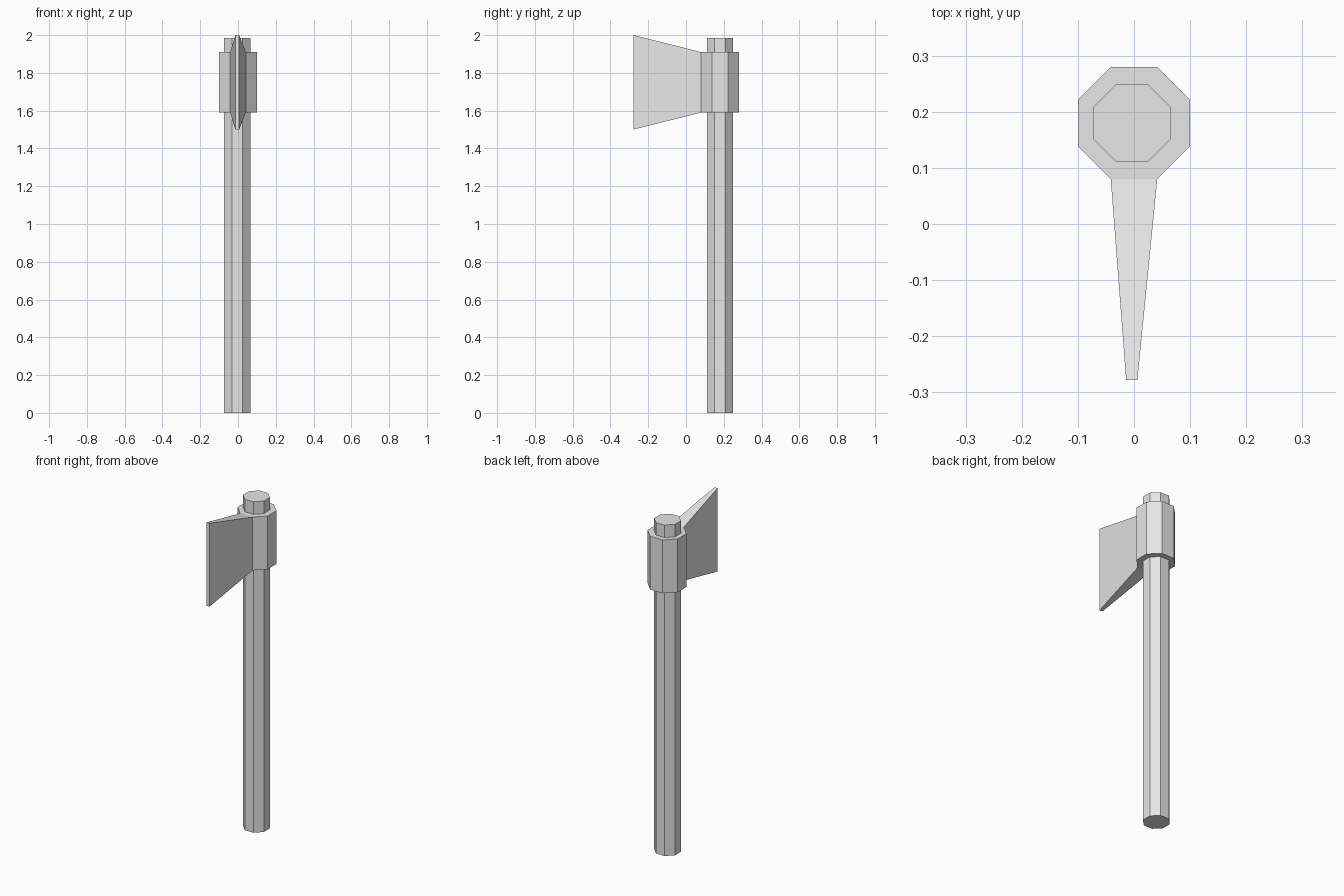
import bpy, bmesh, math
from mathutils import Matrix, Vector

cube = bpy.data.objects.get("Cube")
if cube:
    bpy.data.objects.remove(cube)

grey = bpy.data.materials.new("light grey")
grey.use_nodes = True
colour = (0.8, 0.8, 0.8, 1)
grey.diffuse_color = colour
grey.node_tree.nodes["Principled BSDF"].inputs["Base Color"].default_value = colour


def octagon_prism(bm, centre_x, centre_y, apothem, bottom, top):
    """Upright eight-sided prism with one flat side facing the front."""
    place = Matrix.Translation((centre_x, centre_y, (bottom + top) / 2))
    turn = Matrix.Rotation(math.pi / 8, 4, "Z")
    radius = apothem / math.cos(math.pi / 8)
    bmesh.ops.create_cone(bm, cap_ends=True, segments=8, radius1=radius,
                          radius2=radius, depth=top - bottom, matrix=place @ turn)


def finish(bm, name):
    bmesh.ops.recalc_face_normals(bm, faces=bm.faces[:])
    mesh = bpy.data.meshes.new(name)
    bm.to_mesh(mesh)
    bm.free()
    mesh.materials.append(grey)
    bpy.context.collection.objects.link(bpy.data.objects.new(name, mesh))


# Handle
bm = bmesh.new()
octagon_prism(bm, -0.004, 0.18, 0.069, 0, 1.985)
finish(bm, "handle")

# Axe head: collar whose front side is drawn out into a flared blade
bm = bmesh.new()
octagon_prism(bm, 0, 0.18, 0.1, 1.59, 1.91)
bm.normal_update()
front = min(bm.faces, key=lambda f: f.normal.y)
blade = bmesh.ops.extrude_discrete_faces(bm, faces=[front])["faces"][0]
for v in blade.verts:
    v.co = Vector((-0.004 + math.copysign(0.01, v.co.x), -0.278,
                   2.0 if v.co.z > 1.75 else 1.5))
finish(bm, "axe_head")
